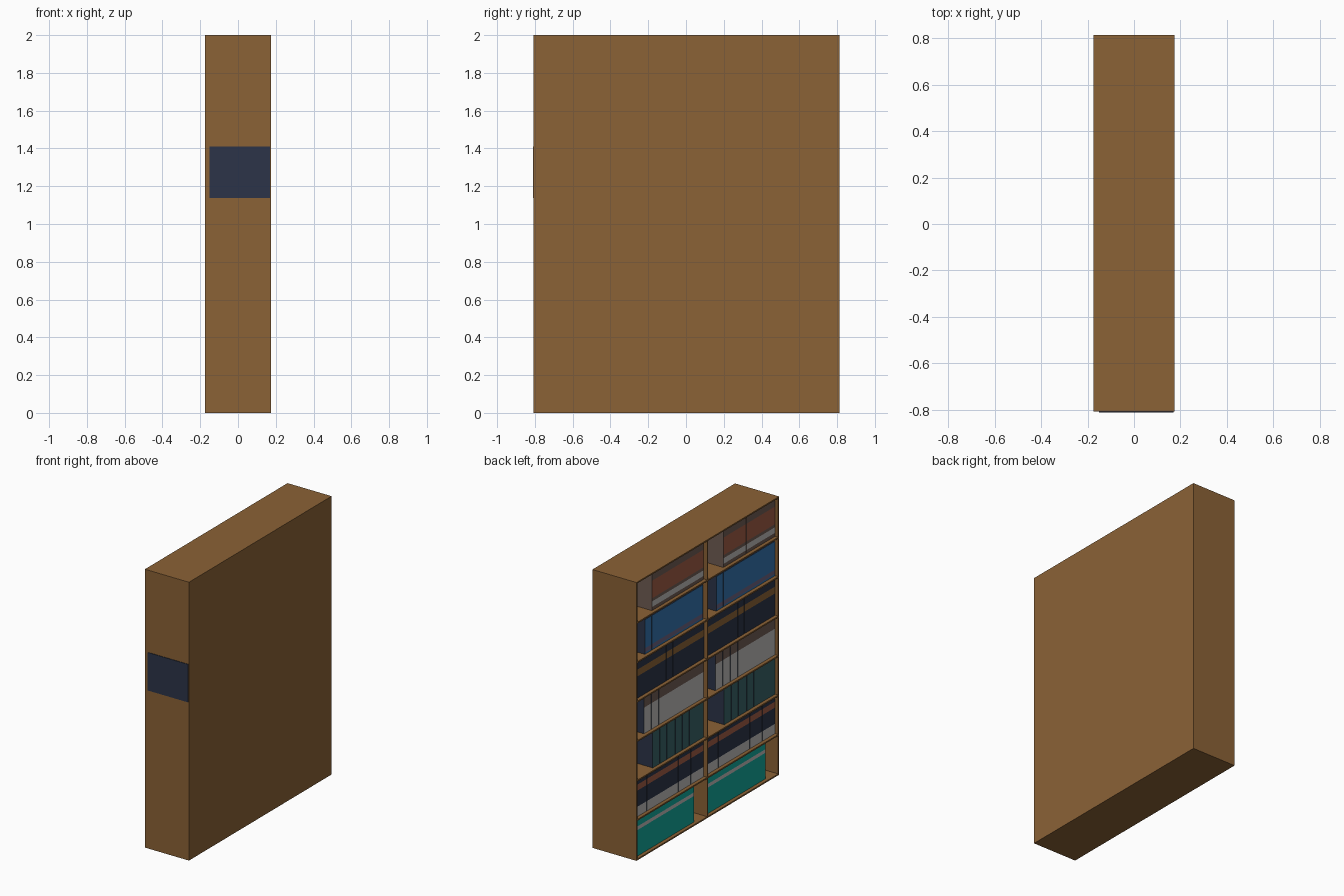
import bpy, bmesh
from mathutils import Vector

if "Cube" in bpy.data.objects:
    bpy.data.objects.remove(bpy.data.objects["Cube"])

# ---- materials: sRGB picks converted to linear ----
PALETTE = {
    "shelf_brown": (139, 98, 54), "navy": (44, 52, 72), "blue": (52, 116, 175),
    "light_grey": (190, 188, 187), "red_brown": (160, 92, 70), "teal": (18, 168, 155),
    "dark_teal": (56, 100, 104), "grey_brown": (112, 92, 84), "mauve": (108, 98, 128),
}
NAMES = list(PALETTE)


def lin(c):
    c /= 255
    return c / 12.92 if c < 0.04045 else ((c + 0.055) / 1.055) ** 2.4


MATS = []
for name, rgb in PALETTE.items():
    m = bpy.data.materials.new(name)
    m.diffuse_color = (*[lin(c) for c in rgb], 1)
    m.use_nodes = True
    m.node_tree.nodes["Principled BSDF"].inputs["Base Color"].default_value = m.diffuse_color
    MATS.append(m)


def add_box(bm, lo, hi):
    """Axis-aligned box between two corners."""
    lo, hi = Vector(lo), Vector(hi)
    vs = bmesh.ops.create_cube(bm, size=1)["verts"]
    for v in vs:
        v.co = (lo + hi) / 2 + Vector(a * b for a, b in zip(v.co, hi - lo))


def finish(bm, name, materials):
    me = bpy.data.meshes.new(name)
    bm.to_mesh(me)
    bm.free()
    for m in materials:
        me.materials.append(m)
    ob = bpy.data.objects.new(name, me)
    bpy.context.collection.objects.link(ob)
    return ob


def panel(name, lo, hi):
    bm = bmesh.new()
    add_box(bm, lo, hi)
    finish(bm, name, [MATS[0]])


# ---- case: thin boards, open towards -x ----
X0, X1, Y0, Y1, T = -0.175, 0.175, -0.807, 0.8125, 0.01
STEP = 0.2835
panel("back_panel", (X1 - T, Y0, 0), (X1, Y1, 2))
panel("front_side_panel", (X0, Y0, 0), (X1 - T, Y0 + T, 2))
panel("rear_side_panel", (X0, Y1 - T, 0), (X1 - T, Y1, 2))
panel("divider", (X0, -0.002, T), (X1 - T, 0.008, 2 - T))
panel("top_board", (X0, Y0 + T, 2 - T), (X1 - T, Y1 - T, 2))
for i in range(7):
    z = i * STEP
    panel(f"shelf_{i + 1}", (X0, Y0 + T, z), (X1 - T, Y1 - T, z + T))


def book_row(name, y_start, z, height, widths, cover, bands):
    """Row of books running towards -y; bands = (from, to, colour) on the spines."""
    bm = bmesh.new()
    y = y_start
    for w in widths:
        add_box(bm, (-0.15, y - w + 0.0015, z), (0.17, y, z + height))
        y -= w
    for f in sorted({e for b in bands for e in b[:2]} - {0, 1}):
        bmesh.ops.bisect_plane(bm, geom=bm.verts[:] + bm.edges[:] + bm.faces[:],
                               plane_co=(0, 0, z + f * height), plane_no=(0, 0, 1))
    used = [cover] + sorted({b[2] for b in bands} - {cover})
    bm.normal_update()
    for face in bm.faces:
        if face.normal.x < -0.9:
            f = (face.calc_center_median().z - z) / height
            for lo, hi, colour in bands:
                if lo < f < hi:
                    face.material_index = used.index(colour)
    finish(bm, name, [MATS[NAMES.index(c)] for c in used])


# ---- books: gap at the rear end, height, widths, cover colour, spine bands ----
ROWS = [
    (0.0, 0.262, [0.068] * 10, "teal", [(0.72, 0.82, "light_grey")]),
    (0.0, 0.27, [0.0714] * 11, "navy",
     [(0, 0.27, "light_grey"), (0.7, 0.86, "red_brown")]),
    (0.21, 0.265, [0.08, 0.08, 0.096, 0.08, 0.08, 0.16], "navy", [(0, 1, "dark_teal")]),
    (0.11, 0.27, [0.0845] * 8, "navy",
     [(0, 0.7, "light_grey"), (0.7, 1, "grey_brown")]),
    (0.0, 0.273, [0.8025 / 11] * 11, "navy", [(0.6, 0.78, "shelf_brown")]),
    (0.12, 0.25, [0.08, 0.075, 0.07, 0.22, 0.07, 0.08, 0.07], "navy",
     [(0, 0.06, "blue"), (0.06, 0.18, "mauve"), (0.18, 1, "blue")]),
    (0.2, 0.27, [0.26, 0.26, 0.066], "grey_brown",
     [(0.1, 0.25, "light_grey"), (0.33, 0.8, "red_brown")]),
]
for i, (gap, height, widths, cover, bands) in enumerate(ROWS):
    for side, y in (("rear", 0.802), ("front", -0.010)):
        z = i * STEP + (0.003 if i == 4 else 0.008)
        book_row(f"books_{side}_row_{i + 1}", y - gap, z, height, widths, cover, bands)
